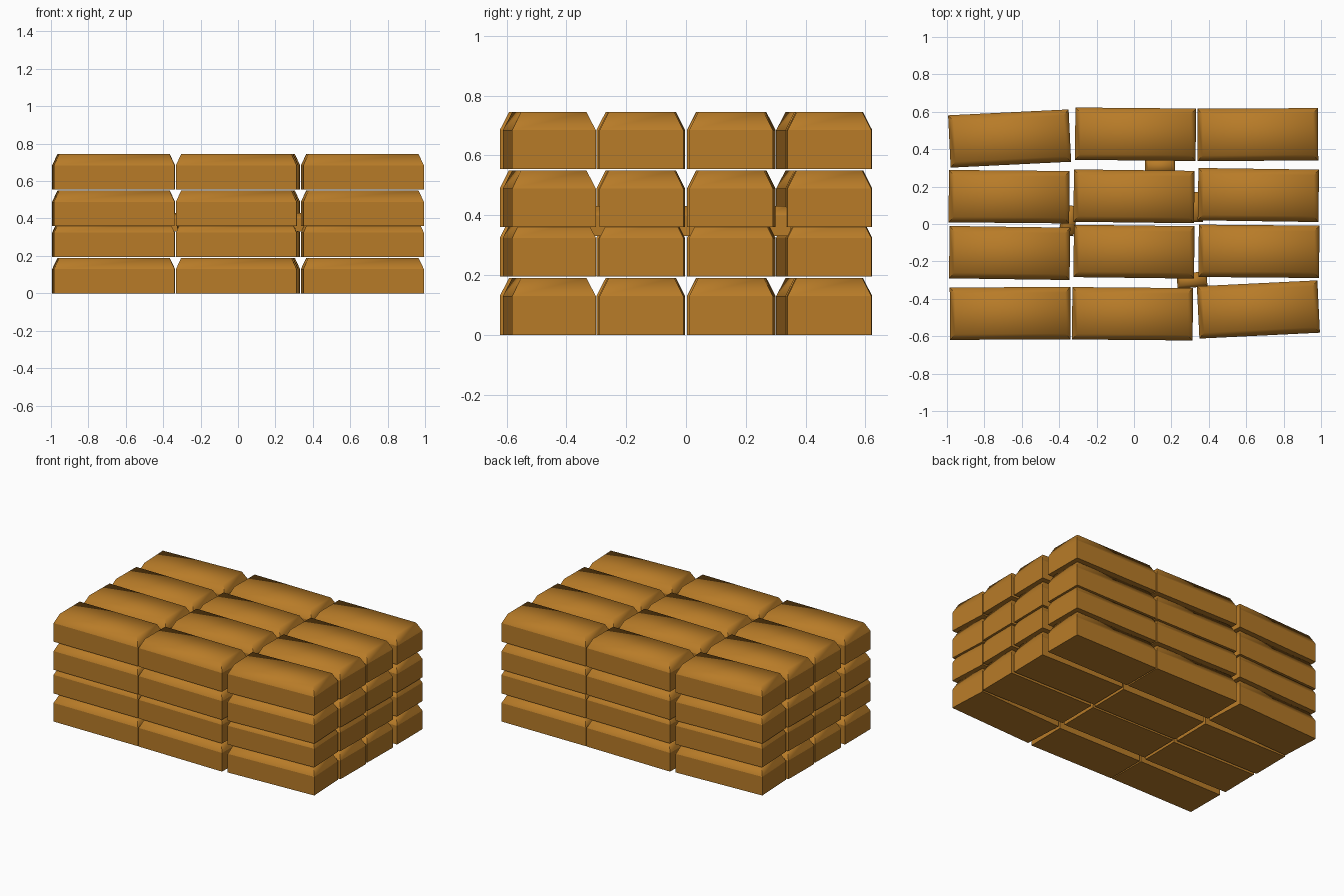
import bpy, bmesh, math

if "Cube" in bpy.data.objects:
    bpy.data.objects.remove(bpy.data.objects["Cube"])

gold = bpy.data.materials.new("dark gold")
gold.diffuse_color = (0.48, 0.20, 0.021, 1)
gold.use_nodes = True
gold.node_tree.nodes["Principled BSDF"].inputs["Base Color"].default_value = gold.diffuse_color


def ingot(name, x, y, z, angle, size=(0.645, 0.28, 0.19)):
    """Bar with straight walls and a bevelled, softly shaded top."""
    lx, ly, h = size
    rings = [(lx, ly, 0), (lx, ly, h * 0.68), (lx - h * 0.29, ly - h * 0.32, h)]
    bm = bmesh.new()
    loops = [[bm.verts.new((sx * a / 2, sy * b / 2, c))
              for sx, sy in ((-1, -1), (1, -1), (1, 1), (-1, 1))]
             for a, b, c in rings]
    bm.faces.new(loops[0][::-1])
    for k in range(2):
        for i in range(4):
            j = (i + 1) % 4
            f = bm.faces.new((loops[k][i], loops[k][j], loops[k + 1][j], loops[k + 1][i]))
            f.smooth = k == 1
    bm.faces.new(loops[2]).smooth = True
    # Keep the shoulder and the bevel corners crisp; blend only bevel into top
    for e in bm.edges:
        if min(v.co.z for v in e.verts) < h * 0.9:
            e.smooth = False
    me = bpy.data.meshes.new(name)
    bm.to_mesh(me)
    bm.free()
    me.materials.append(gold)
    ob = bpy.data.objects.new(name, me)
    ob.location = (x, y, z)
    ob.rotation_euler.z = math.radians(angle)
    bpy.context.collection.objects.link(ob)


# Back half of a layer: x, y, angle; the front half is the same turned by 180 degrees
half = [(-0.665, 0.457, 2.8), (0.008, 0.480, -0.5), (0.662, 0.478, 0.3),
        (-0.668, 0.146, -0.5), (0.000, 0.148, -0.7), (0.665, 0.155, -0.8)]

for n, z in enumerate((0, 0.195, 0.36, 0.555)):
    for i, (x, y, a) in enumerate(half):
        ingot(f"ingot_{n}_back_{i}", x, y, z, a)
        ingot(f"ingot_{n}_front_{i}", -x, -y, z, a)

# Small pieces showing in the gaps between the stacks
for i, (x, y, a) in enumerate([(0.14, 0.31, 0), (0.31, -0.30, 5), (-0.35, 0.02, 80), (0.33, 0.09, 90)]):
    ingot(f"gap_piece_{i}", x, y, 0.33, a, (0.16, 0.08, 0.10))
